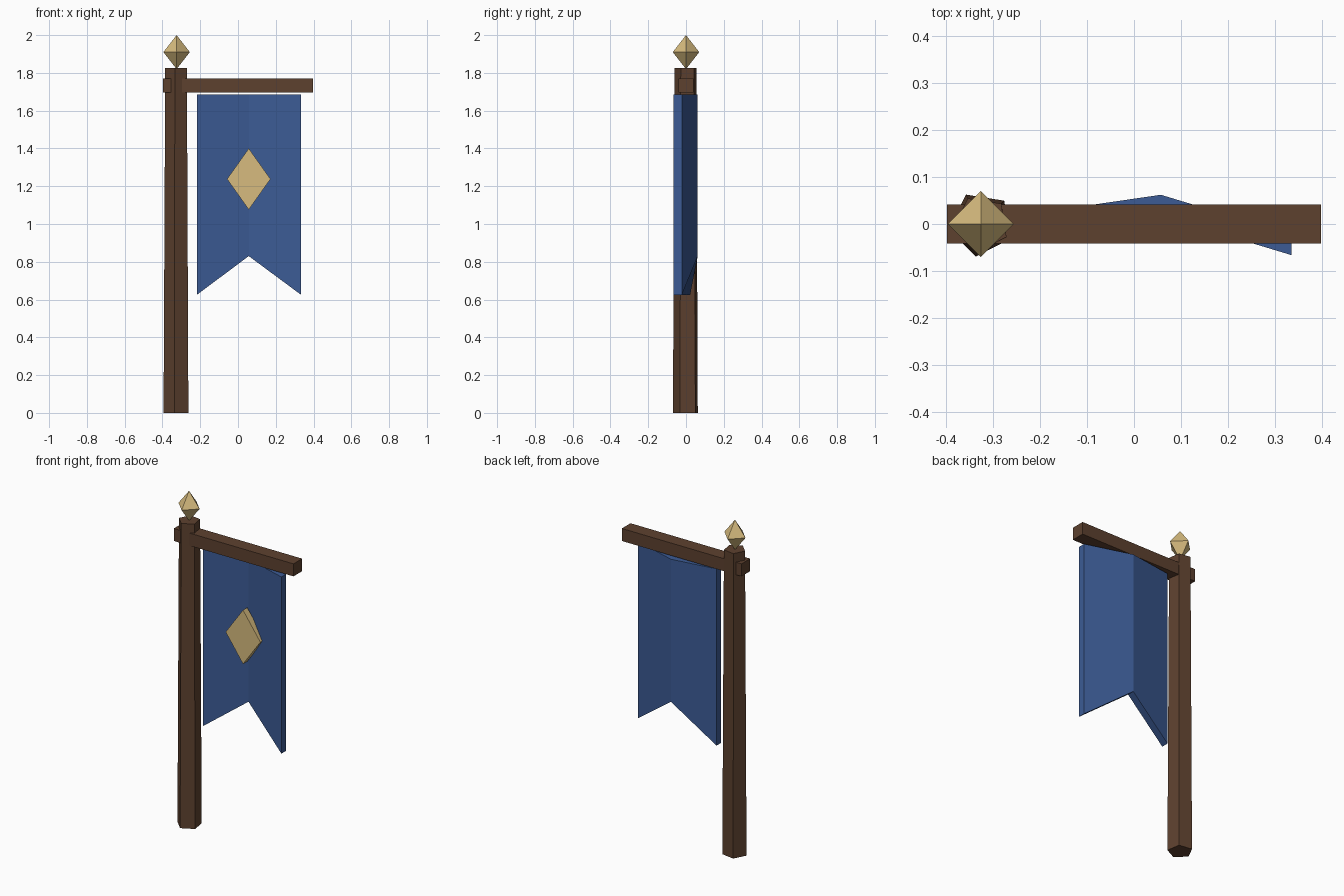
import bpy, bmesh
from math import radians

if "Cube" in bpy.data.objects:
    bpy.data.objects.remove(bpy.data.objects["Cube"])


def material(name, rgb):
    m = bpy.data.materials.new(name)
    m.diffuse_color = (*rgb, 1)
    m.use_nodes = True
    m.node_tree.nodes["Principled BSDF"].inputs["Base Color"].default_value = m.diffuse_color
    return m


wood = material("wood", (0.11, 0.053, 0.028))
cloth = material("blue_cloth", (0.045, 0.105, 0.30))
gold = material("gold", (0.68, 0.50, 0.21))


def extruded(name, points, offset, mat):
    """Solid made by extruding one face by an offset."""
    bm = bmesh.new()
    face = bm.faces.new([bm.verts.new(p) for p in points])
    new = bmesh.ops.extrude_face_region(bm, geom=[face], use_keep_orig=True)["geom"]
    verts = [v for v in new if isinstance(v, bmesh.types.BMVert)]
    bmesh.ops.translate(bm, verts=verts, vec=offset)
    return finish(name, bm, mat)


def finish(name, bm, mat):
    bmesh.ops.recalc_face_normals(bm, faces=bm.faces)
    mesh = bpy.data.meshes.new(name)
    bm.to_mesh(mesh)
    bm.free()
    mesh.materials.append(mat)
    ob = bpy.data.objects.new(name, mesh)
    bpy.context.collection.objects.link(ob)
    return ob


POLE_X = -0.325

# Tapered five-sided pole
bm = bmesh.new()
bmesh.ops.create_cone(bm, cap_ends=True, segments=5, radius1=0.07, radius2=0.061, depth=1.825)
pole = finish("pole", bm, wood)
# the cone's first corner lies on +y; turn it to 45 degrees
pole.location = (POLE_X, 0, 1.825 / 2)
pole.rotation_euler.z = radians(-45)

# Crossbar
bm = bmesh.new()
bmesh.ops.create_cube(bm, size=1)
bar = finish("crossbar", bm, wood)
bar.scale = (0.794, 0.082, 0.075)
bar.location = (0, 0, 1.733)

# Octahedral finial: two four-sided points sharing a waist
bm = bmesh.new()
ring = [bm.verts.new(p) for p in ((0.07, 0, 0), (0, 0.07, 0), (-0.07, 0, 0), (0, -0.07, 0))]
for z in (0.09, -0.09):
    tip = bm.verts.new((0, 0, z))
    for i in range(4):
        bm.faces.new((ring[i], ring[(i + 1) % 4], tip))
finish("finial", bm, gold).location = (POLE_X, 0, 1.91)

# Folded swallowtail banner: two slabs joined at the central crease
bm = bmesh.new()
columns = []
for x, y, low in ((-0.218, -0.022, 0.625), (0.057, 0.018, 0.83), (0.334, -0.066, 0.625)):
    columns.append([bm.verts.new(p) for p in (
        (x, y, low), (x, y, 1.685), (x, y + 0.044, 1.685), (x, y + 0.044, low))])
for a, b in zip(columns, columns[1:]):
    for i in range(4):
        j = (i + 1) % 4
        bm.faces.new((a[i], a[j], b[j], b[i]))
bm.faces.new(columns[0])
bm.faces.new(columns[-1])
finish("banner", bm, cloth)

# Diamond emblem on the front of the banner
cx, cz, y = 0.057, 1.238, -0.034
extruded("diamond_emblem",
         [(cx - 0.115, y, cz), (cx, y, cz - 0.162), (cx + 0.115, y, cz), (cx, y, cz + 0.162)],
         (0, 0.04, 0), gold)
